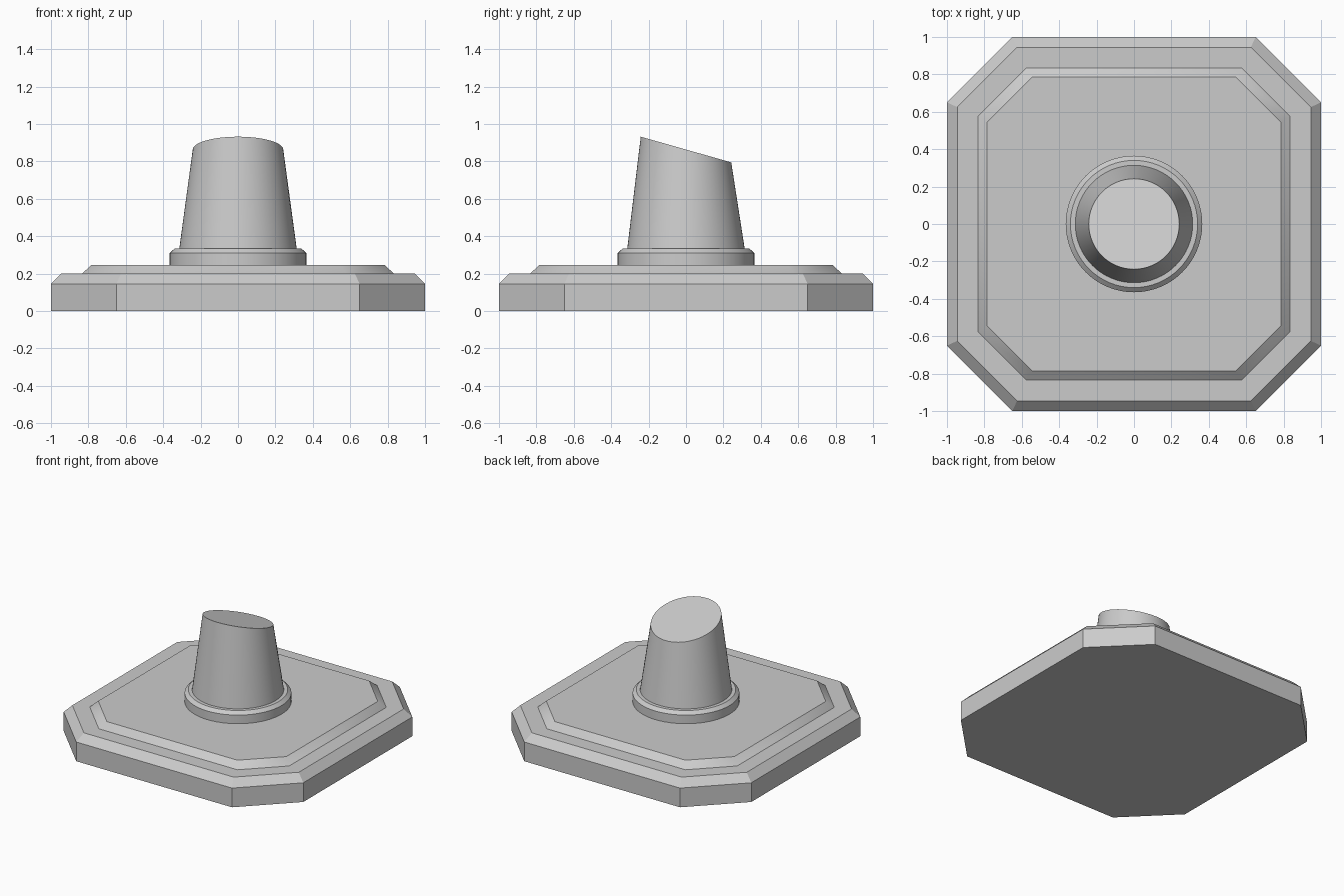
import bpy
import math

cube = bpy.data.objects.get("Cube")
if cube:
    bpy.data.objects.remove(cube, do_unlink=True)

grey = bpy.data.materials.new("light grey")
grey.use_nodes = True
colour = (0.6, 0.6, 0.6, 1)
grey.diffuse_color = colour
grey.node_tree.nodes["Principled BSDF"].inputs["Base Color"].default_value = colour


def octagon(half, corner, z):
    """Square of the given half width with its corners cut off."""
    h, c = half, corner
    return [(h, -c, z), (h, c, z), (c, h, z), (-c, h, z),
            (-h, c, z), (-h, -c, z), (-c, -h, z), (c, -h, z)]


def circle(radius, z, tilt=0.0, sides=64):
    """Ring whose height falls towards the back by the tilt."""
    points = []
    for i in range(sides):
        a = math.tau * i / sides
        x, y = radius * math.cos(a), radius * math.sin(a)
        points.append((x, y, z - tilt * y))
    return points


def loft(name, rings, smooth_angle=None):
    """Closed solid through a stack of rings, lowest first."""
    n = len(rings[0])
    verts = [p for ring in rings for p in ring]
    faces = [tuple(reversed(range(n))),
             tuple(range(len(verts) - n, len(verts)))]
    for k in range(len(rings) - 1):
        for i in range(n):
            j = (i + 1) % n
            faces.append((k * n + i, k * n + j, (k + 1) * n + j, (k + 1) * n + i))
    mesh = bpy.data.meshes.new(name)
    mesh.from_pydata(verts, [], faces)
    mesh.materials.append(grey)
    obj = bpy.data.objects.new(name, mesh)
    bpy.context.collection.objects.link(obj)
    if smooth_angle:
        bpy.ops.object.select_all(action='DESELECT')
        obj.select_set(True)
        bpy.context.view_layer.objects.active = obj
        bpy.ops.object.shade_smooth_by_angle(angle=math.radians(smooth_angle))
    return obj


# Chamfered base plate
loft("base_plate", [octagon(1, 0.65, 0), octagon(1, 0.65, 0.145),
                    octagon(0.945, 0.625, 0.2)])

# Raised panel with sloping rim
loft("raised_panel", [octagon(0.835, 0.58, 0.198), octagon(0.785, 0.545, 0.245)], 35)

# Collar around the foot of the post
loft("collar", [circle(0.365, 0.24), circle(0.365, 0.31), circle(0.34, 0.333)], 30)

# Tapered post with slanted top
loft("post", [circle(0.315, 0.325), circle(0.242, 0.863, 0.284)], 30)
